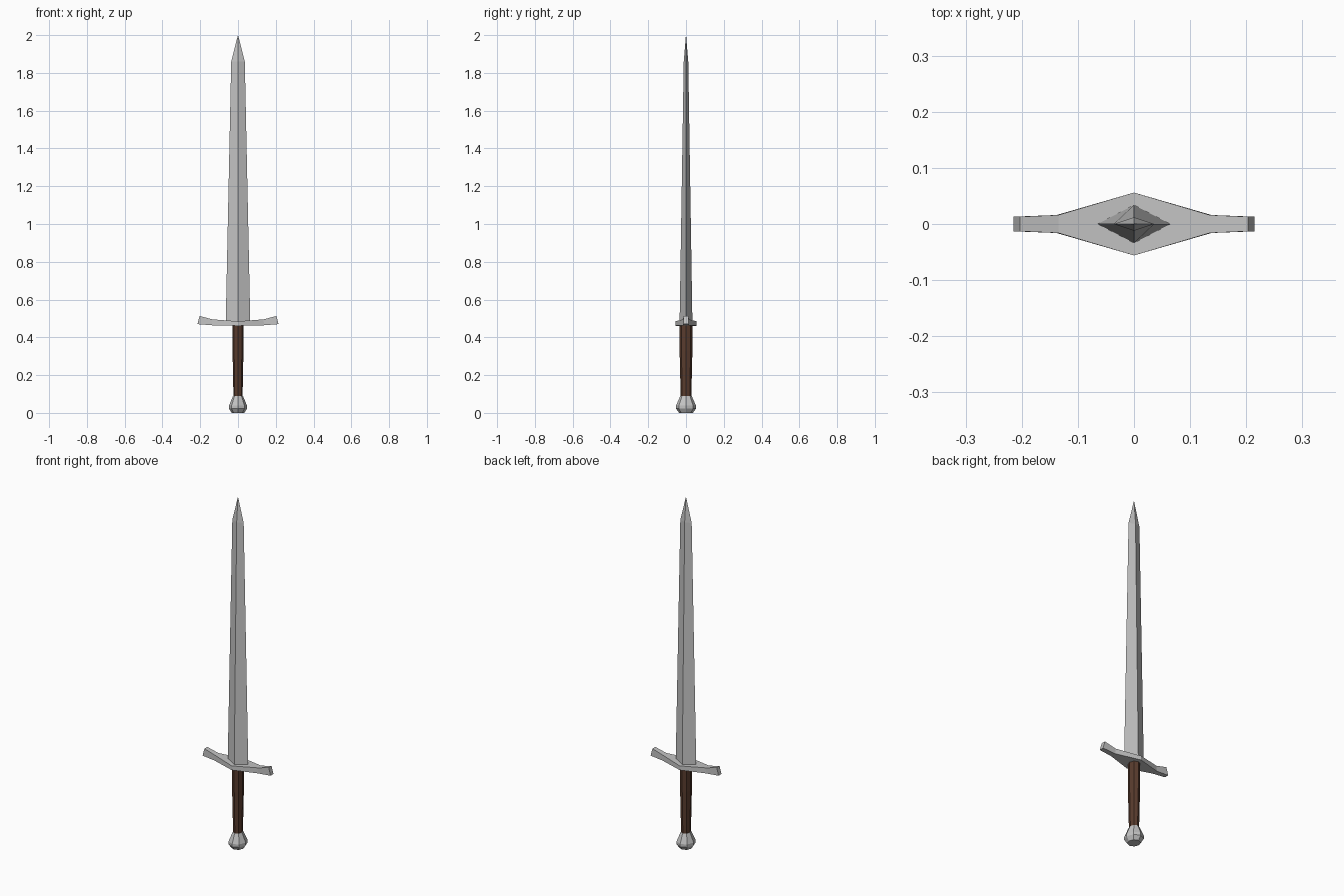
import bpy, bmesh, math

if "Cube" in bpy.data.objects:
    bpy.data.objects.remove(bpy.data.objects["Cube"])

def material(name, rgb):
    m = bpy.data.materials.new(name)
    m.diffuse_color = (*rgb, 1)
    m.use_nodes = True
    m.node_tree.nodes["Principled BSDF"].inputs["Base Color"].default_value = m.diffuse_color
    return m

steel = material("steel", (0.55, 0.55, 0.55))
leather = material("brown_leather", (0.10, 0.045, 0.027))

def loft(name, rings, mat):
    """Skin equal-sized point rings, capping both ends."""
    bm = bmesh.new()
    loops = [[bm.verts.new(p) for p in r] for r in rings]
    n = len(loops[0])
    for a, b in zip(loops, loops[1:]):
        for i in range(n):
            j = (i + 1) % n
            bm.faces.new((a[i], a[j], b[j], b[i]))
    bm.faces.new(loops[0][::-1])
    bm.faces.new(loops[-1])
    bmesh.ops.remove_doubles(bm, verts=bm.verts, dist=0.0001)
    bmesh.ops.recalc_face_normals(bm, faces=bm.faces)
    me = bpy.data.meshes.new(name)
    bm.to_mesh(me)
    bm.free()
    me.materials.append(mat)
    ob = bpy.data.objects.new(name, me)
    bpy.context.collection.objects.link(ob)
    return ob

def oval(n, rx, ry, z):
    return [(rx * math.cos(2 * math.pi * i / n), ry * math.sin(2 * math.pi * i / n), z)
            for i in range(n)]

# Diamond-section blade with pointed tip
loft("blade", [oval(4, 0.065, 0.034, 0.475), oval(4, 0.036, 0.012, 1.86),
               oval(4, 0.0004, 0.0004, 2.0)], steel)

# Crossguard: x top, x bottom, half depth, z bottom, z top
half = [(0.0, 0.0, 0.056, 0.461, 0.485), (0.135, 0.138, 0.016, 0.464, 0.495),
        (0.203, 0.215, 0.013, 0.470, 0.513)]
stations = [(-a, -b, d, z0, z1) for a, b, d, z0, z1 in half[:0:-1]] + half
loft("crossguard", [[(xb, -d, z0), (xb, d, z0), (xt, d, z1), (xt, -d, z1)]
                    for xt, xb, d, z0, z1 in stations], steel)

# Octagonal tapered grip
loft("grip", [oval(8, 0.024, 0.028, 0.08), oval(8, 0.029, 0.034, 0.33),
              oval(8, 0.029, 0.034, 0.47)], leather)

# Faceted pommel
loft("pommel", [oval(8, 0.033, 0.036, 0.0), oval(8, 0.048, 0.053, 0.022),
                oval(8, 0.048, 0.053, 0.038), oval(8, 0.026, 0.03, 0.09)], steel)
